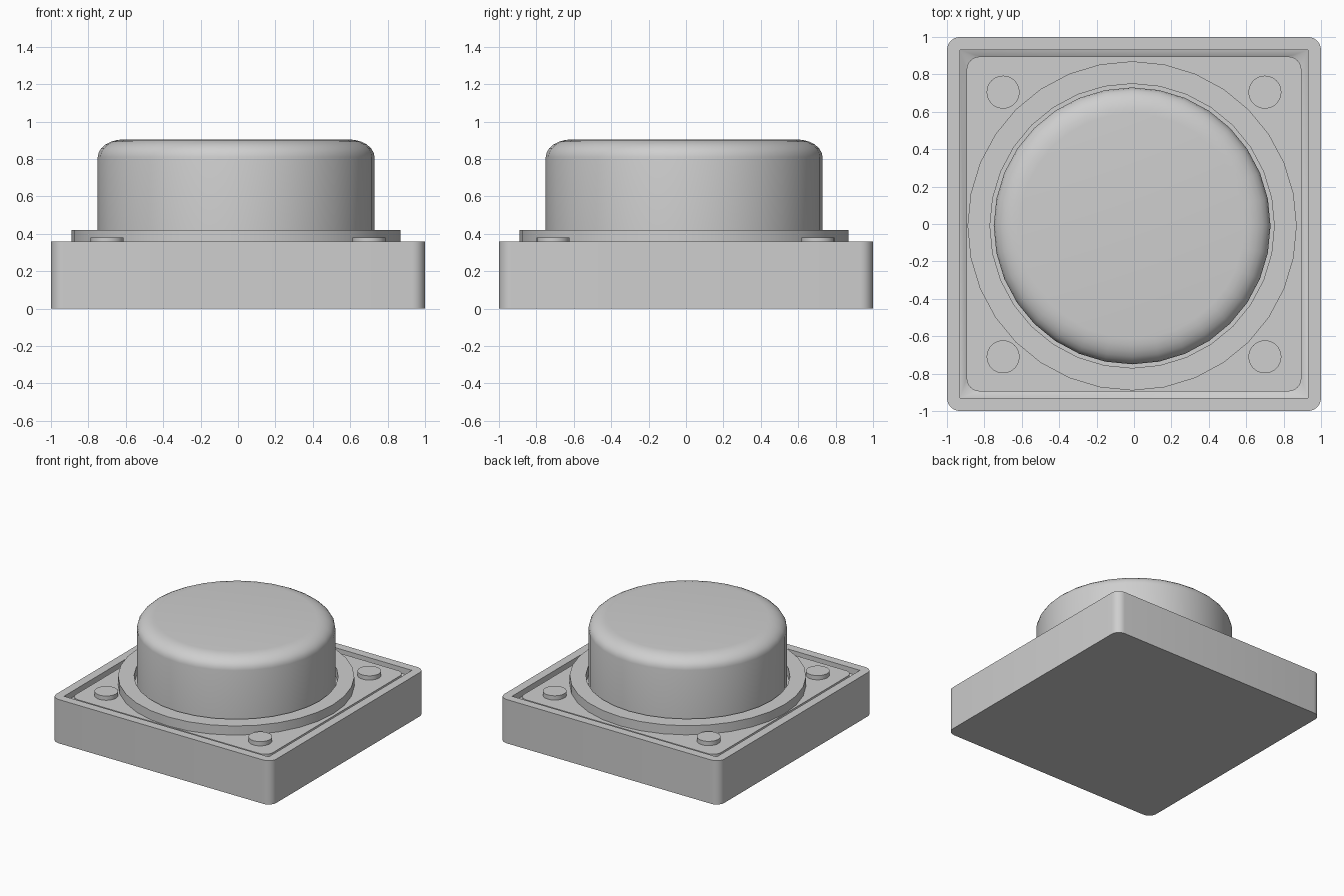
import bpy, bmesh, math

if "Cube" in bpy.data.objects:
    bpy.data.objects.remove(bpy.data.objects["Cube"], do_unlink=True)

grey = bpy.data.materials.new("light_grey")
grey.use_nodes = True
colour = (0.62, 0.62, 0.62, 1)
grey.diffuse_color = colour
grey.node_tree.nodes["Principled BSDF"].inputs["Base Color"].default_value = colour


def loft(name, loops, closed=False, location=(0, 0, 0)):
    """Skin a stack of equal-length loops; cap the ends or join them round."""
    bm = bmesh.new()
    rows = [[bm.verts.new(p) for p in loop] for loop in loops]
    count = len(rows[0])
    pairs = list(zip(rows, rows[1:]))
    if closed:
        pairs.append((rows[-1], rows[0]))
    else:
        bm.faces.new(rows[0])
        bm.faces.new(rows[-1])
    for low, high in pairs:
        for i in range(count):
            j = (i + 1) % count
            bm.faces.new((low[i], low[j], high[j], high[i]))
    bmesh.ops.remove_doubles(bm, verts=bm.verts, dist=0.0001)
    bmesh.ops.recalc_face_normals(bm, faces=bm.faces)
    mesh = bpy.data.meshes.new(name)
    bm.to_mesh(mesh)
    bm.free()
    mesh.materials.append(grey)
    obj = bpy.data.objects.new(name, mesh)
    obj.location = location
    bpy.context.collection.objects.link(obj)
    bpy.ops.object.select_all(action="DESELECT")
    obj.select_set(True)
    bpy.context.view_layer.objects.active = obj
    bpy.ops.object.shade_smooth_by_angle(angle=math.radians(35))
    return obj


def rounded_square(half, radius, z, steps=6):
    points = []
    for corner in range(4):
        middle = math.radians(45 + 90 * corner)
        cx = math.copysign(half - radius, math.cos(middle))
        cy = math.copysign(half - radius, math.sin(middle))
        for k in range(steps + 1):
            a = math.radians(90 * (corner + k / steps))
            points.append((cx + radius * math.cos(a), cy + radius * math.sin(a), z))
    return points


def circle(radius, z, sides=32):
    angles = [math.tau * i / sides for i in range(sides)]
    return [(radius * math.cos(a), radius * math.sin(a), z) for a in angles]


# Square housing: outer wall, rim, groove and raised inner plate
PLATE = 0.345
loft("housing", [rounded_square(*spec) for spec in (
    (1.0, 0.07, 0.0), (1.0, 0.07, 0.36), (0.93, 0, 0.36),
    (0.93, 0, 0.31), (0.895, 0.07, 0.29), (0.895, 0.07, PLATE))])

# Collar around the button
centre = (-0.01, -0.01, 0)
loft("collar", [circle(*spec) for spec in (
    (0.88, PLATE - 0.01), (0.88, 0.42), (0.76, 0.42), (0.76, PLATE - 0.01))],
    closed=True, location=centre)

# Button with a rounded top edge
STEPS = 6
profile = [(0.74, PLATE - 0.01)]
for k in range(STEPS + 1):
    a = math.pi / 2 * k / STEPS
    profile.append((0.6 + 0.14 * math.cos(a), 0.81 + 0.095 * math.sin(a)))
loft("button", [circle(*spec) for spec in profile], location=centre)

# Four corner rivets
for side, x in (("left", 0.7), ("right", -0.7)):
    for end, y in (("front", -0.71), ("back", 0.705)):
        loft(f"rivet_{end}_{side}", [circle(0.088, PLATE - 0.01), circle(0.088, 0.38)],
             location=(x, y, 0))
